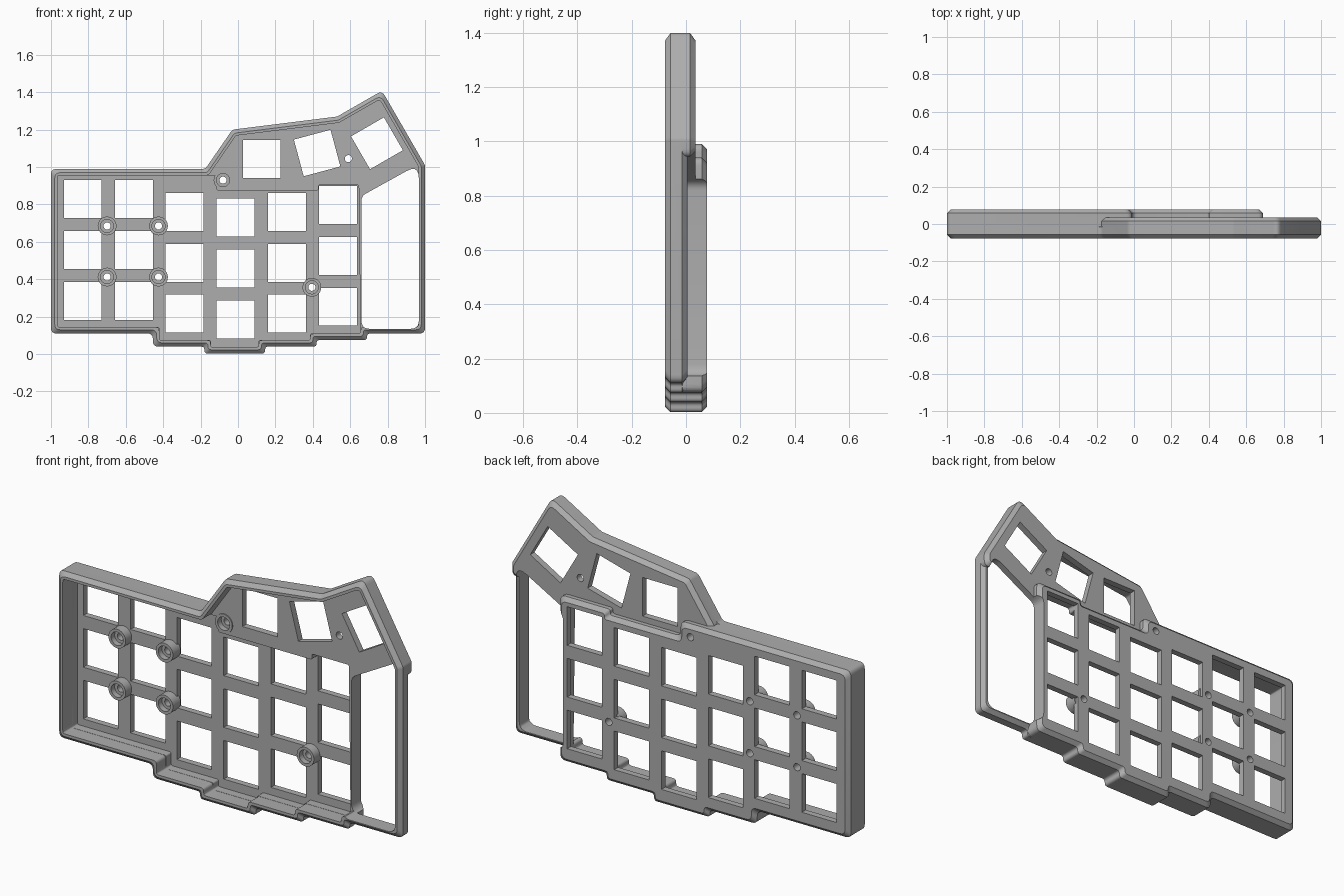
import bpy, bmesh
from math import radians, pi, cos, sin
from mathutils import Vector, Matrix

cube = bpy.data.objects.get("Cube")
if cube:
    bpy.data.objects.remove(cube, do_unlink=True)

grey = bpy.data.materials.new("plain grey")
grey.use_nodes = True
grey.diffuse_color = (0.42, 0.42, 0.42, 1)
grey.node_tree.nodes["Principled BSDF"].inputs["Base Color"].default_value = grey.diffuse_color


def inset(points, d):
    """Move each edge of an anticlockwise outline inward by d."""
    pts, out = [Vector(p) for p in points], []
    for i, p in enumerate(pts):
        a = (p - pts[i - 1]).normalized()
        b = (pts[(i + 1) % len(pts)] - p).normalized()
        na, nb = Vector((-a.y, a.x)), Vector((-b.y, b.x))
        out.append(p + (na + nb) * d / (1 + na.dot(nb)))
    return out


def rounded(points, r, steps=5):
    """Round every corner, always with the same number of points."""
    if r == 0:
        return points
    out = []
    for i, p in enumerate(points):
        u, v = points[i - 1] - p, points[(i + 1) % len(points)] - p
        angle = u.angle(v)
        t = min(r * cos(angle / 2) / sin(angle / 2), 0.48 * u.length, 0.48 * v.length)
        a, b = p + u.normalized() * t, p + v.normalized() * t
        for k in range(steps + 1):
            s = k / steps
            out.append(a * (1 - s) ** 2 + p * 2 * s * (1 - s) + b * s * s)
    return out


def make_object(name, bm):
    bmesh.ops.recalc_face_normals(bm, faces=bm.faces)
    mesh = bpy.data.meshes.new(name)
    bm.to_mesh(mesh)
    bm.free()
    mesh.materials.append(grey)
    obj = bpy.data.objects.new(name, mesh)
    bpy.context.collection.objects.link(obj)
    return obj


def loft(name, points, layers, r=0.03):
    """Stack the outline at each (y, inset) layer and close both ends."""
    bm = bmesh.new()
    rings = [[bm.verts.new((p.x, y, p.y)) for p in rounded(inset(points, d), r)]
             for y, d in layers]
    for a, b in zip(rings, rings[1:]):
        for i in range(len(a)):
            j = (i + 1) % len(a)
            bm.faces.new((a[i], a[j], b[j], b[i]))
    bm.faces.new(rings[0])
    bm.faces.new(rings[-1])
    return make_object(name, bm)


def rod(name, x, z, r, y0, y1):
    bm = bmesh.new()
    place = Matrix.Translation((x, (y0 + y1) / 2, z)) @ Matrix.Rotation(pi / 2, 4, 'X')
    bmesh.ops.create_cone(bm, cap_ends=True, segments=32, radius1=r, radius2=r,
                          depth=y1 - y0, matrix=place)
    return make_object(name, bm)


def combine(target, tool, operation):
    mod = target.modifiers.new("combine", 'BOOLEAN')
    mod.operation, mod.object, mod.solver = operation, tool, 'EXACT'
    bpy.context.view_layer.objects.active = target
    bpy.ops.object.modifier_apply(modifier=mod.name)
    bpy.data.objects.remove(tool, do_unlink=True)


# Outlines in x, z, anticlockwise
bottom = [(-1, 0.11), (-0.455, 0.11), (-0.455, 0.04), (-0.18, 0.04), (-0.18, 0.003),
          (0.145, 0.003), (0.145, 0.04), (0.42, 0.04), (0.42, 0.075), (0.69, 0.075)]
crown = [(1, 1.01), (0.77, 1.408), (0.53, 1.27), (-0.03, 1.2), (-0.175, 0.99)]
whole = bottom + [(0.69, 0.11), (1, 0.11)] + crown + [(-1, 0.99)]
raised = bottom + [(0.69, 0.94), (0.4, 0.94), (0.4, 0.91), (-0.01, 0.91),
                   (-0.01, 0.99), (-1, 0.99)]
thumb = [(-0.175, 0.86), (0.68, 0.83), (0.9, 0.95), (1, 0.94)] + crown
recess = bottom + [(0.68, 0.94), (0.395, 0.94), (0.395, 0.91), (-0.08, 0.91),
                   (-0.08, 0.99), (-1, 0.99)]
window = [(0.66, 0.135), (0.967, 0.135), (0.967, 1.015), (0.66, 0.845)]

# Chamfered outer shell with its two raised backs
case = loft("case", whole, [(-0.077, 0.02), (-0.057, 0), (-0.015, 0), (0.005, 0.02)])
combine(case, loft("thumb_back", thumb, [(-0.04, 0), (0.015, 0), (0.035, 0.02)]), 'UNION')
combine(case, loft("main_back", raised, [(-0.04, 0), (0.058, 0), (0.078, 0.02)]), 'UNION')

# Front cavity, deeper main recess and side window
combine(case, loft("cavity", whole, [(-0.2, 0.034), (0, 0.034)], 0.02), 'DIFFERENCE')
combine(case, loft("recess", recess, [(-0.2, 0.035), (0.045, 0.035)], 0.01), 'DIFFERENCE')
combine(case, loft("window", window, [(-0.2, 0), (0.2, 0)], 0.045), 'DIFFERENCE')

# Key openings: six columns of three, plus three turned thumb keys
keys = []
for x, top in [(-0.83, 0.828), (-0.555, 0.828), (-0.286, 0.76),
               (-0.013, 0.73), (0.262, 0.76), (0.535, 0.797)]:
    keys += [(x, top - row * 0.272, 0) for row in range(3)]
keys += [(0.127, 1.043, 0), (0.423, 1.075, 15), (0.743, 1.127, 30)]
bm = bmesh.new()
for x, z, turn in keys:
    place = (Matrix.Translation((x, 0, z)) @ Matrix.Rotation(radians(-turn), 4, 'Y')
             @ Matrix.Diagonal((0.203, 0.6, 0.203, 1)))
    bmesh.ops.create_cube(bm, size=1, matrix=place)
combine(case, make_object("key_openings", bm), 'DIFFERENCE')

# Screw posts with a stepped bore
posts = [(-0.7, 0.685), (-0.425, 0.685), (-0.7, 0.412), (-0.425, 0.412),
         (0.395, 0.357), (-0.08, 0.93)]
for x, z in posts:
    combine(case, rod("post", x, z, 0.05, -0.005, 0.06), 'UNION')
    combine(case, rod("counterbore", x, z, 0.035, -0.1, 0.025), 'DIFFERENCE')
for x, z in posts + [(0.59, 1.045)]:
    combine(case, rod("screw_hole", x, z, 0.019, -0.1, 0.2), 'DIFFERENCE')

# Smooth the rounded corners, keep chamfers crisp
bpy.ops.object.select_all(action='DESELECT')
case.select_set(True)
bpy.context.view_layer.objects.active = case
bpy.ops.object.shade_smooth_by_angle(angle=radians(25))
